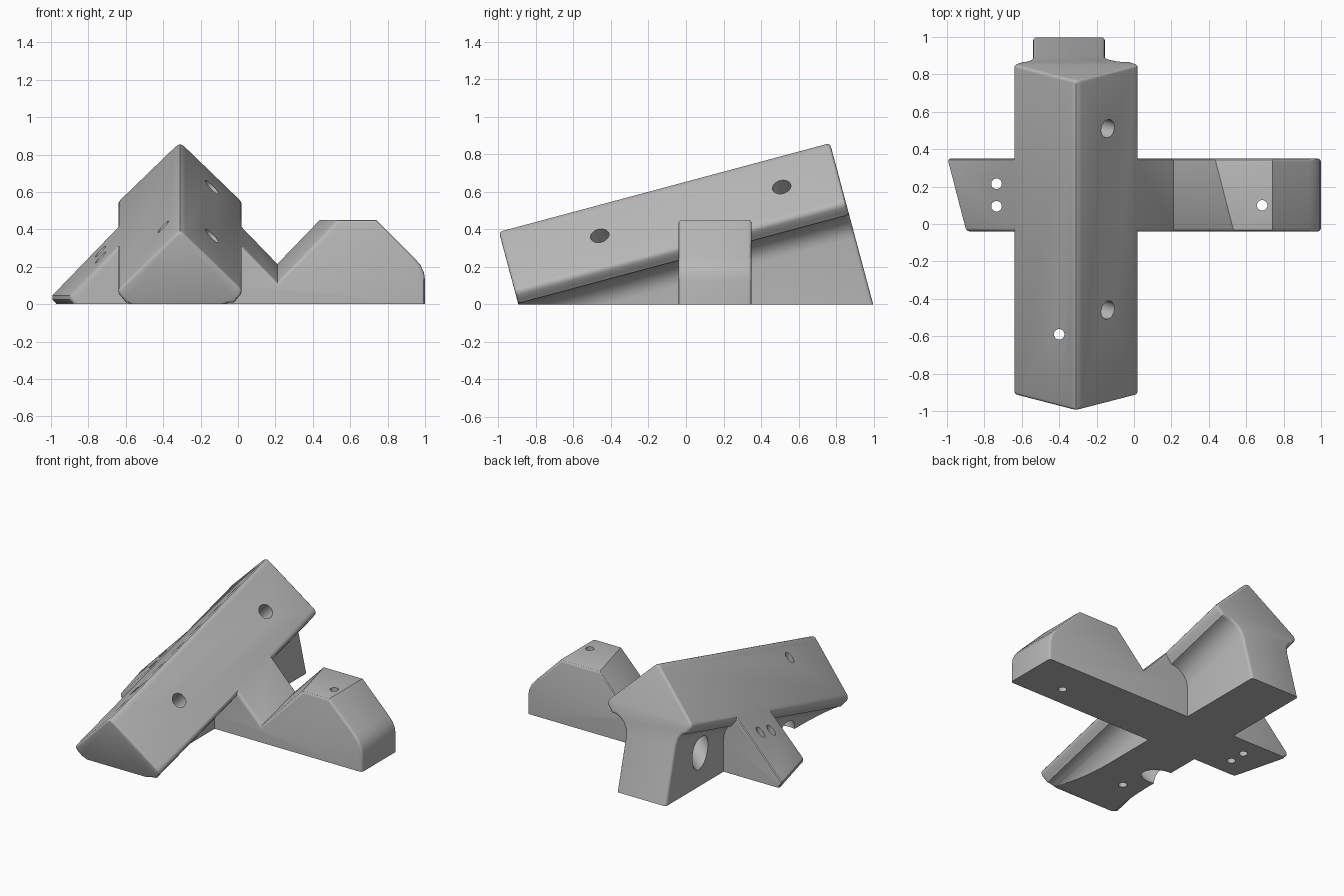
import bpy, bmesh, math
from mathutils import Vector

cube = bpy.data.objects.get("Cube")
if cube:
    bpy.data.objects.remove(cube, do_unlink=True)

TILT = math.radians(15)
C, S, T = math.cos(TILT), math.sin(TILT), math.tan(TILT)
RIDGE_X = -0.31
ACROSS, ALONG, UP = Vector((1, 0, 0)), Vector((0, C, S)), Vector((0, -S, C))


def ridge_z(y):
    return 0.665 + T * y


gray = bpy.data.materials.new("plain gray")
gray.use_nodes = True
gray.diffuse_color = (0.48, 0.48, 0.48, 1)
gray.node_tree.nodes["Principled BSDF"].inputs["Base Color"].default_value = (0.48, 0.48, 0.48, 1)


def finish(name, bm):
    bmesh.ops.recalc_face_normals(bm, faces=bm.faces[:])
    mesh = bpy.data.meshes.new(name)
    bm.to_mesh(mesh)
    bm.free()
    mesh.materials.append(gray)
    obj = bpy.data.objects.new(name, mesh)
    bpy.context.collection.objects.link(obj)
    return obj


def loft(name, near, far, round_width):
    """Join two matching outlines and round the edges of both end caps."""
    bm = bmesh.new()
    a = [bm.verts.new(p) for p in near]
    b = [bm.verts.new(p) for p in far]
    caps = [bm.faces.new(a), bm.faces.new(b[::-1])]
    for i in range(len(a)):
        j = (i + 1) % len(a)
        bm.faces.new((a[j], a[i], b[i], b[j]))
    bmesh.ops.recalc_face_normals(bm, faces=bm.faces[:])
    edges = [e for f in caps for e in f.edges]
    bmesh.ops.bevel(bm, geom=edges, offset=round_width, segments=3, profile=0.5,
                    affect='EDGES', clamp_overlap=True)
    return finish(name, bm)


def rod(name, start, direction, length, radius):
    """Cylindrical cutter running from start along direction."""
    bm = bmesh.new()
    bmesh.ops.create_cone(bm, cap_ends=True, segments=32, radius1=radius,
                          radius2=radius, depth=length)
    obj = finish(name, bm)
    d = Vector(direction).normalized()
    obj.rotation_mode = 'QUATERNION'
    obj.rotation_quaternion = d.to_track_quat('Z', 'Y')
    obj.location = Vector(start) + d * length / 2
    obj.hide_render = True
    return obj


def combine(target, other, operation):
    mod = target.modifiers.new("combine", 'BOOLEAN')
    mod.operation, mod.solver, mod.object = operation, 'EXACT', other
    bpy.context.view_layer.update()
    bpy.ops.object.select_all(action='DESELECT')
    bpy.context.view_layer.objects.active = target
    target.select_set(True)
    bpy.ops.object.modifier_apply(modifier=mod.name)
    bpy.data.objects.remove(other, do_unlink=True)


# Tilted gable with overhanging lips and a narrower stem below
def half_section(side, stem):
    pts = [(0.014, -0.016), (0.03, -0.03), (0.315, -0.315), (0.327, -0.33), (0.33, -0.345),
           (0.325, -0.362), (0.305, -0.385)]
    for i in range(9):
        t = math.pi / 2 * i / 8
        pts.append((0.29 - (0.29 - stem) * math.sin(t), -0.53 + 0.125 * math.cos(t)))
    pts.append((stem, -1.2))
    return [(side * u, h) for u, h in pts]


section = [(0, -0.011)] + half_section(1, 0.155) + half_section(-1, 0.23)[::-1]
origin = Vector((RIDGE_X, -1, ridge_z(-1)))
ends = [[origin + ACROSS * u + UP * h + ALONG * s for u, h in section] for s in (0, 1.827)]
bracket = loft("angled_bracket", ends[0], ends[1], 0.018)


# Cross arm: sloping toe, valley and raised block
def arm_outline(y):
    top = ridge_z(y) - 0.001
    toe = RIDGE_X - top * C
    valley = top - 0.52 / C
    pts = [(toe + 0.07, -0.1), (toe + 0.065, 0.005), (toe + 0.045, 0.025), (toe + 0.045, 0.045 / C),
           (RIDGE_X - 0.2, top - 0.2 / C), (RIDGE_X + 0.2, top - 0.2 / C), (0.21, valley),
           (0.21 + (0.45 - valley) * C, 0.45), (0.74, 0.45), (0.94, 0.25),
           (0.975, 0.21), (0.994, 0.17), (1, 0.13), (1, -0.1)]
    return [(x, y, z) for x, z in pts]


arm = loft("cross_arm", arm_outline(-0.04), arm_outline(0.35), 0.018)
combine(bracket, arm, 'UNION')

# Flat underside
bm = bmesh.new()
bm.from_mesh(bracket.data)
cut = bmesh.ops.bisect_plane(bm, geom=bm.verts[:] + bm.edges[:] + bm.faces[:], dist=1e-5,
                             plane_co=(0, 0, 0), plane_no=(0, 0, 1), clear_inner=True)
rim = [e for e in cut["geom_cut"] if isinstance(e, bmesh.types.BMEdge) and e.is_boundary]
bmesh.ops.edgeloop_fill(bm, edges=rim)
bmesh.ops.recalc_face_normals(bm, faces=bm.faces[:])
bm.to_mesh(bracket.data)
bm.free()

# Screw holes square to the right slope, with wide access bores behind
inward = Vector((-1, S, -C)).normalized()
for y in (0.51, -0.46):
    mouth = Vector((-0.14, y, ridge_z(y) - 0.17 / C))
    combine(bracket, rod("screw_hole", mouth - inward * 0.1, inward, 0.5, 0.05), 'DIFFERENCE')
    combine(bracket, rod("access_bore", mouth + inward * 0.25, inward, 0.75, 0.085), 'DIFFERENCE')

# Vertical mounting holes
for x, y in ((-0.4, -0.59), (-0.735, 0.215), (-0.735, 0.095), (0.685, 0.1)):
    combine(bracket, rod("mounting_hole", (x, y, -0.2), (0, 0, 1), 1.3, 0.028), 'DIFFERENCE')

bpy.ops.object.select_all(action='DESELECT')
bracket.select_set(True)
bpy.context.view_layer.objects.active = bracket
bpy.ops.object.shade_smooth_by_angle(angle=math.radians(30))
